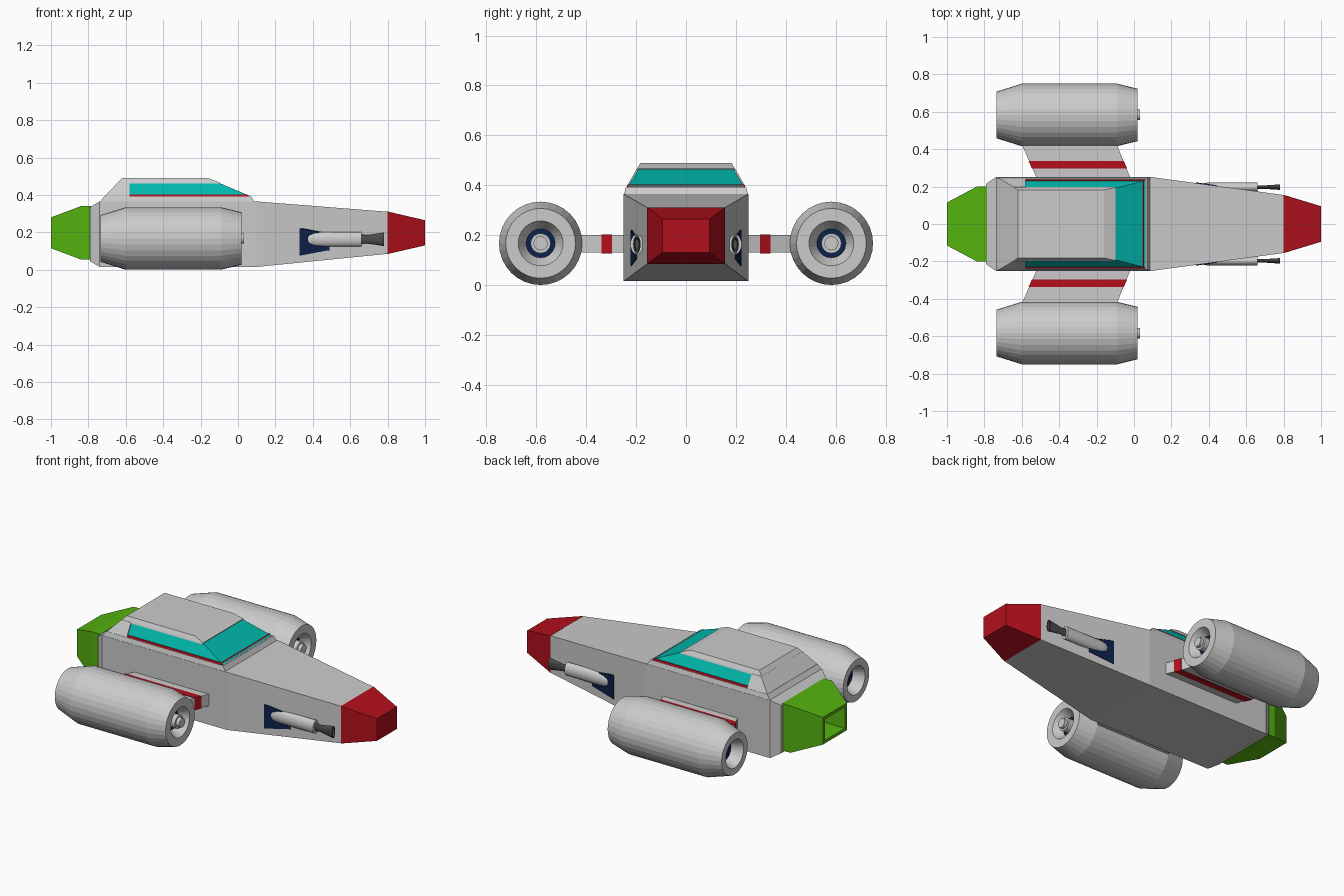
import bpy, bmesh
from math import sin, cos, pi

if "Cube" in bpy.data.objects:
    bpy.data.objects.remove(bpy.data.objects["Cube"])


def material(name, rgb):
    m = bpy.data.materials.new(name)
    m.diffuse_color = (*rgb, 1)
    m.use_nodes = True
    m.node_tree.nodes["Principled BSDF"].inputs["Base Color"].default_value = m.diffuse_color
    return m


RED = material("red", (0.45, 0.005, 0.012))
GREEN = material("green", (0.09, 0.45, 0.005))
TEAL = material("teal", (0.0, 0.48, 0.42))
NAVY = material("navy", (0.004, 0.015, 0.07))
DARK = material("dark_grey", (0.07, 0.07, 0.07))


def loft(name, rings, mat=None):
    """Skin a row of point rings and cap both ends."""
    bm = bmesh.new()
    vs = [[bm.verts.new(p) for p in r] for r in rings]
    n = len(rings[0])
    for a, b in zip(vs, vs[1:]):
        for i in range(n):
            j = (i + 1) % n
            bm.faces.new((a[i], a[j], b[j], b[i]))
    bm.faces.new(vs[0][::-1])
    bm.faces.new(vs[-1])
    bmesh.ops.recalc_face_normals(bm, faces=bm.faces)
    me = bpy.data.meshes.new(name)
    bm.to_mesh(me)
    bm.free()
    ob = bpy.data.objects.new(name, me)
    bpy.context.collection.objects.link(ob)
    if mat:
        me.materials.append(mat)
    return ob


def xrect(x, y, z0, z1):
    return [(x, -y, z0), (x, y, z0), (x, y, z1), (x, -y, z1)]


def yrect(y, x0, x1, z0, z1):
    return [(x0, y, z0), (x1, y, z0), (x1, y, z1), (x0, y, z1)]


def zrect(z, x0, x1, y):
    return [(x0, -y, z), (x1, -y, z), (x1, y, z), (x0, y, z)]


def lathe(name, profile, y, z, mat=None, sides=32, flat=1.0):
    """Turn (x, radius) points around an axis along x."""
    rings = [[(x, y + flat * r * cos(2 * pi * i / sides), z + r * sin(2 * pi * i / sides))
              for i in range(sides)] for x, r in profile]
    return loft(name, rings, mat)


# Hull, nose and hollow tail
loft("hull", [xrect(-.79, .215, .045, .335), xrect(-.74, .25, .015, .365),
              xrect(.1, .25, .015, .365), xrect(.8, .155, .085, .31)])
loft("nose", [xrect(.8, .156, .084, .311), xrect(1, .095, .13, .265)], RED)
loft("tail", [xrect(-.785, .2, .055, .34), xrect(-.84, .2, .055, .34),
              xrect(-1, .115, .115, .28), xrect(-1, .095, .133, .262),
              xrect(-.87, .085, .14, .255)], GREEN)

# Canopy: sill, red trim, glass, rear block and roof
loft("canopy_sill", [zrect(.36, -.74, .09, .25), zrect(.392, -.715, .07, .241)])
loft("canopy_trim", [zrect(.388, -.6, .064, .24), zrect(.402, -.6, .05, .234)], RED)
loft("canopy_glass", [zrect(.395, -.6, .062, .233), zrect(.468, -.6, -.11, .188)], TEAL)
loft("canopy_rear", [zrect(.388, -.717, -.58, .242), zrect(.465, -.644, -.58, .198)])
loft("canopy_roof", [zrect(.46, -.648, -.1, .198), zrect(.468, -.641, -.1, .195),
                     zrect(.49, -.62, -.16, .182)])

for s, side in ((-1, "right"), (1, "left")):
    # Engine pod with intake and exhaust
    ey, ez = s * .583, .167
    lathe("engine_" + side, [(-.66, .02), (-.66, .06), (-.735, .085), (-.735, .125),
                             (-.6, .167), (-.09, .167), (.02, .14), (.02, .09),
                             (-.04, .056), (-.04, .02)], ey, ez)
    lathe("engine_core_" + side, [(-.667, .062), (-.033, .058)], ey, ez, NAVY)
    lathe("intake_hub_" + side, [(-.05, .04), (.012, .04), (.012, .028), (.033, .028)], ey, ez)

    # Swept pylon with red stripe
    loft("pylon_" + side, [yrect(s * .2, -.5, 0, .13, .2), yrect(s * .5, -.633, -.123, .13, .2)])
    loft("pylon_stripe_" + side, [yrect(s * .297, -.546, -.037, .127, .203),
                                  yrect(s * .338, -.564, -.055, .127, .203)], RED)

    # Gun port and gun
    loft("gun_port_" + side, [yrect(s * .17, .33, .49, .08, .22),
                              [(.33, s * .223, .075), (.49, s * .201, .105),
                               (.49, s * .201, .19), (.33, s * .223, .22)]], NAVY)
    gun = lathe("gun_" + side, [(.355, .012), (.362, .024), (.38, .035), (.41, .04), (.66, .04)],
                s * .197, .163, None, 20, .65)
    barrel = lathe("gun_barrel_" + side, [(.65, .026), (.69, .022), (.78, .037),
                                          (.78, .028), (.755, .02)],
                   s * .197, .163, DARK, 16, .4)
    for ob in (gun, barrel):
        bpy.ops.object.select_all(action='DESELECT')
        ob.select_set(True)
        bpy.context.view_layer.objects.active = ob
        bpy.ops.object.shade_smooth_by_angle(angle=pi / 5)
